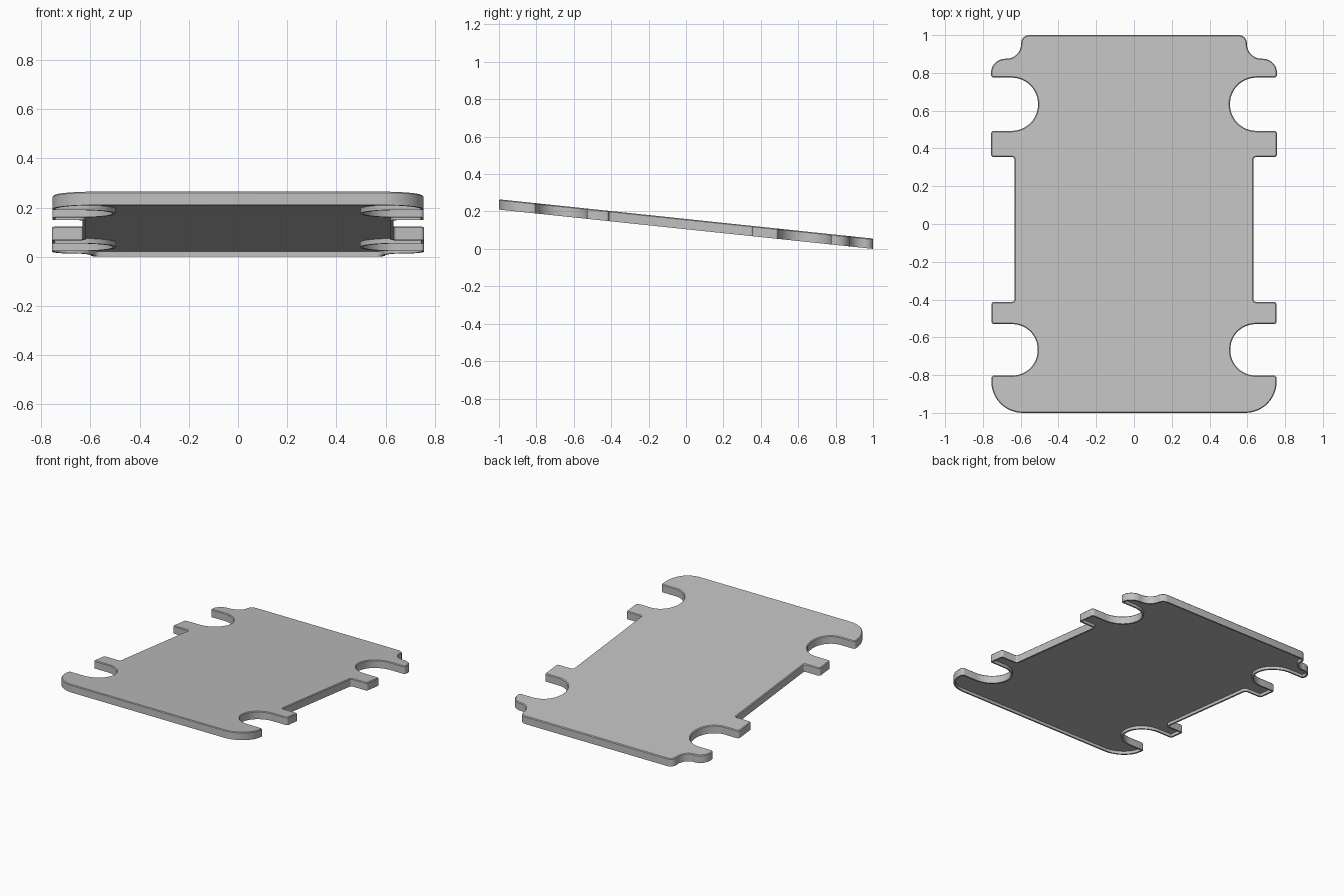
import bpy
import bmesh
import math
from mathutils import Vector

cube = bpy.data.objects.get("Cube")
if cube:
    bpy.data.objects.remove(cube, do_unlink=True)

THICK, SLOPE, RIM, RECESS, CHAMFER = 0.055, 0.105, 0.012, 0.02, 0.005


def make_material(name, rgb):
    mat = bpy.data.materials.new(name)
    mat.use_nodes = True
    mat.diffuse_color = (*rgb, 1)
    mat.node_tree.nodes["Principled BSDF"].inputs["Base Color"].default_value = (*rgb, 1)
    return mat


def rounded(corners):
    """Replace each inner (x, y, radius) corner with an arc."""
    pts = [Vector(c[:2]) for c in corners]
    out = []
    for i in range(1, len(pts) - 1):
        p, r = pts[i], corners[i][2]
        a = (pts[i - 1] - p).normalized()
        b = (pts[i + 1] - p).normalized()
        half = a.angle(b) / 2
        centre = p + (a + b).normalized() * (r / math.sin(half))
        start = p + a * (r / math.tan(half)) - centre
        end = p + b * (r / math.tan(half)) - centre
        sweep = math.atan2(start.x * end.y - start.y * end.x, start.dot(end))
        steps = 12 if r > 0.05 else 4
        for k in range(steps + 1):
            t = sweep * k / steps
            c, s = math.cos(t), math.sin(t)
            out.append(centre + Vector((start.x * c - start.y * s, start.x * s + start.y * c)))
    return out


# Left half of the outline, from the front edge to the back edge
half_outline = rounded([
    (0, -1, 0),
    (0.755, -1, 0.165), (0.755, -0.802, 0.015),
    (0.51, -0.802, 0.134), (0.51, -0.53, 0.134),
    (0.755, -0.53, 0.015), (0.755, -0.412, 0.015),
    (0.633, -0.412, 0.012), (0.633, 0.354, 0.012),
    (0.757, 0.354, 0.015), (0.757, 0.493, 0.015),
    (0.508, 0.493, 0.14), (0.508, 0.775, 0.14),
    (0.757, 0.775, 0.015), (0.757, 0.875, 0.075),
    (0.598, 0.875, 0.078), (0.598, 1, 0.042),
    (0, 1, 0),
])
outline = half_outline + [Vector((-p.x, p.y)) for p in reversed(half_outline)]

# Flat plate
bm = bmesh.new()
base = bm.faces.new([bm.verts.new((p.x, p.y, 0)) for p in outline])
extruded = bmesh.ops.extrude_face_region(bm, geom=[base], use_keep_orig=True)
for v in extruded["geom"]:
    if isinstance(v, bmesh.types.BMVert):
        v.co.z = THICK
bmesh.ops.remove_doubles(bm, verts=bm.verts[:], dist=0.0001)
bmesh.ops.recalc_face_normals(bm, faces=bm.faces[:])

# Narrow chamfer round the top edge
top_edges = [e for e in bm.edges if all(v.co.z > THICK - 0.001 for v in e.verts)]
bmesh.ops.bevel(bm, geom=top_edges, offset=CHAMFER, segments=1, affect='EDGES')

# Shallow recess inside a thin rim on the underside
bm.normal_update()
under = [f for f in bm.faces if f.normal.z < -0.9]
bmesh.ops.inset_region(bm, faces=under, thickness=RIM, use_even_offset=True)
floor = [f for f in bm.faces if f.normal.z < -0.9 and len(f.verts) > 10]
ring = bmesh.ops.extrude_face_region(bm, geom=floor)
bmesh.ops.translate(bm, vec=(0, 0, RECESS),
                    verts=[g for g in ring["geom"] if isinstance(g, bmesh.types.BMVert)])
bmesh.ops.delete(bm, geom=[f for f in floor if f.is_valid], context='FACES_ONLY')

# Slope the plate so the front stands higher
for v in bm.verts:
    v.co.z += SLOPE * (1 - v.co.y)
bmesh.ops.recalc_face_normals(bm, faces=bm.faces[:])

mesh = bpy.data.meshes.new("sloped_plate")
bm.to_mesh(mesh)
bm.free()
plate = bpy.data.objects.new("sloped_plate", mesh)
bpy.context.collection.objects.link(plate)
mesh.materials.append(make_material("light_grey", (0.53, 0.53, 0.53)))

bpy.ops.object.select_all(action='DESELECT')
plate.select_set(True)
bpy.context.view_layer.objects.active = plate
bpy.ops.object.shade_smooth_by_angle(angle=math.radians(30))
